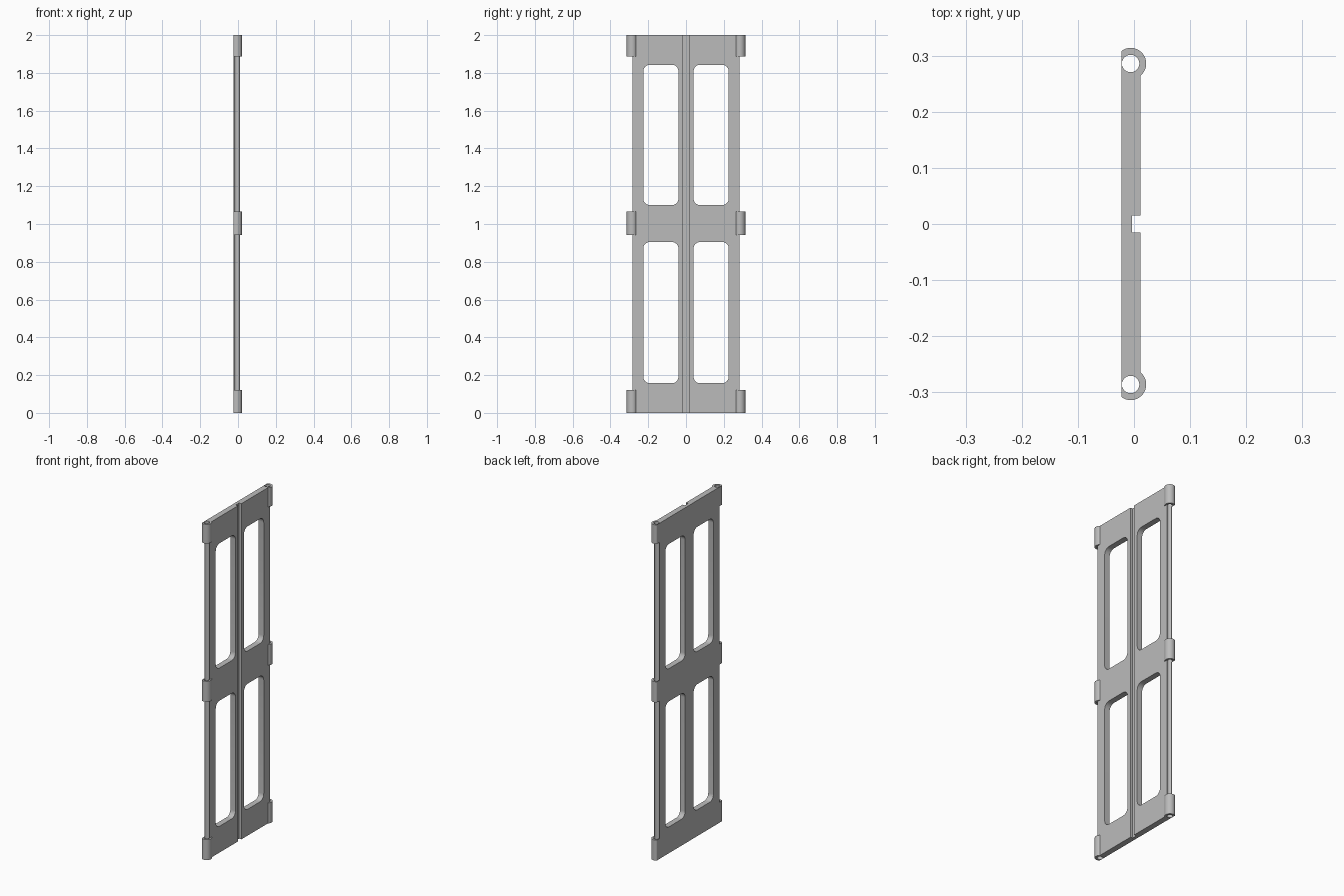
import bpy, bmesh
from math import sin, cos, pi, asin
from mathutils import Vector

if "Cube" in bpy.data.objects:
    bpy.data.objects.remove(bpy.data.objects["Cube"])

grey = bpy.data.materials.new("plain grey")
grey.use_nodes = True
colour = (0.5, 0.5, 0.5, 1)
grey.diffuse_color = colour
grey.node_tree.nodes["Principled BSDF"].inputs["Base Color"].default_value = colour

HEIGHT = 2.0
BACK, FACE = -0.0225, 0.0115       # plate faces along x
EDGE = 0.283                       # half width of the plate
PIN_X, PIN_Y = -0.006, 0.286       # hinge pin axis
HOLE, BARREL = 0.0155, 0.0278      # pin hole and knuckle radii


def finish(name, bm):
    bmesh.ops.recalc_face_normals(bm, faces=bm.faces)
    mesh = bpy.data.meshes.new(name)
    bm.to_mesh(mesh)
    bm.free()
    mesh.materials.append(grey)
    obj = bpy.data.objects.new(name, mesh)
    bpy.context.collection.objects.link(obj)
    return obj


def activate(obj):
    bpy.ops.object.select_all(action='DESELECT')
    obj.select_set(True)
    bpy.context.view_layer.objects.active = obj


def smooth(obj):
    activate(obj)
    bpy.ops.object.shade_smooth_by_angle(angle=pi / 6)


def prism(name, points, direction):
    """Extrude a closed outline along a direction."""
    bm = bmesh.new()
    face = bm.faces.new([bm.verts.new(p) for p in points])
    out = bmesh.ops.extrude_face_region(bm, geom=[face], use_keep_orig=True)
    moved = [g for g in out["geom"] if isinstance(g, bmesh.types.BMVert)]
    bmesh.ops.translate(bm, verts=moved, vec=direction)
    return finish(name, bm)


def edge_channel(side):
    """Concave pin channel along one long edge, ordered front to back in x."""
    start = asin((EDGE - PIN_Y) / HOLE)
    angles = [start + (-pi - 2 * start) * i / 20 for i in range(21)]
    return [(PIN_X + HOLE * cos(a), side * (PIN_Y + HOLE * sin(a)), 0) for a in angles]


# Plate with a centre slot and hollow long edges
outline = [(FACE, 0.0155, 0), (FACE, EDGE, 0)] + edge_channel(1) + [(BACK, EDGE, 0)]
outline += [(BACK, -EDGE, 0)] + edge_channel(-1)[::-1] + [(FACE, -EDGE, 0)]
outline += [(FACE, -0.0155, 0), (-0.0035, -0.0155, 0), (-0.0035, 0.0155, 0)]
plate = prism("hinged_plate", outline, Vector((0, 0, HEIGHT)))


# Four rounded window openings
def rounded_rectangle(y0, y1, z0, z1, radius, steps=8):
    corners = [(y1, z1, -1, -1), (y0, z1, 1, -1), (y0, z0, 1, 1), (y1, z0, -1, 1)]
    points = []
    for q, (y, z, dy, dz) in enumerate(corners):
        for i in range(steps + 1):
            a = (q + i / steps) * pi / 2
            points.append((-0.1, y + radius * (dy + cos(a)), z + radius * (dz + sin(a))))
    return points


for low, high in ((0.157, 0.905), (1.10, 1.843)):
    for y0, y1 in ((-0.226, -0.04), (0.04, 0.226)):
        cutter = prism("window_cutter", rounded_rectangle(y0, y1, low, high, 0.035),
                       Vector((0.2, 0, 0)))
        cutter.hide_render = True
        activate(plate)
        cut = plate.modifiers.new("window", 'BOOLEAN')
        cut.operation = 'DIFFERENCE'
        cut.solver = 'EXACT'
        cut.object = cutter
        bpy.ops.object.modifier_apply(modifier=cut.name)
        bpy.data.objects.remove(cutter)
smooth(plate)


# Hinge knuckles: tubes flattened flush with the back of the plate
def knuckle(name, side, low, high, count=64):
    bm = bmesh.new()
    rings = []
    for radius, z in ((BARREL, low), (BARREL, high), (HOLE, high), (HOLE, low)):
        ring = []
        for i in range(count):
            a = 2 * pi * i / count
            x = max(PIN_X + radius * cos(a), BACK)
            ring.append(bm.verts.new((x, side * PIN_Y + radius * sin(a), z)))
        rings.append(ring)
    for k in range(4):
        a, b = rings[k], rings[(k + 1) % 4]
        for i in range(count):
            j = (i + 1) % count
            bm.faces.new((a[i], a[j], b[j], b[i]))
    smooth(finish(name, bm))


levels = {"lower": (0, 0.122), "middle": (0.942, 1.065), "upper": (1.886, HEIGHT)}
for level, (low, high) in levels.items():
    for place, side in (("front", -1), ("back", 1)):
        knuckle(f"{level}_{place}_knuckle", side, low, high)
